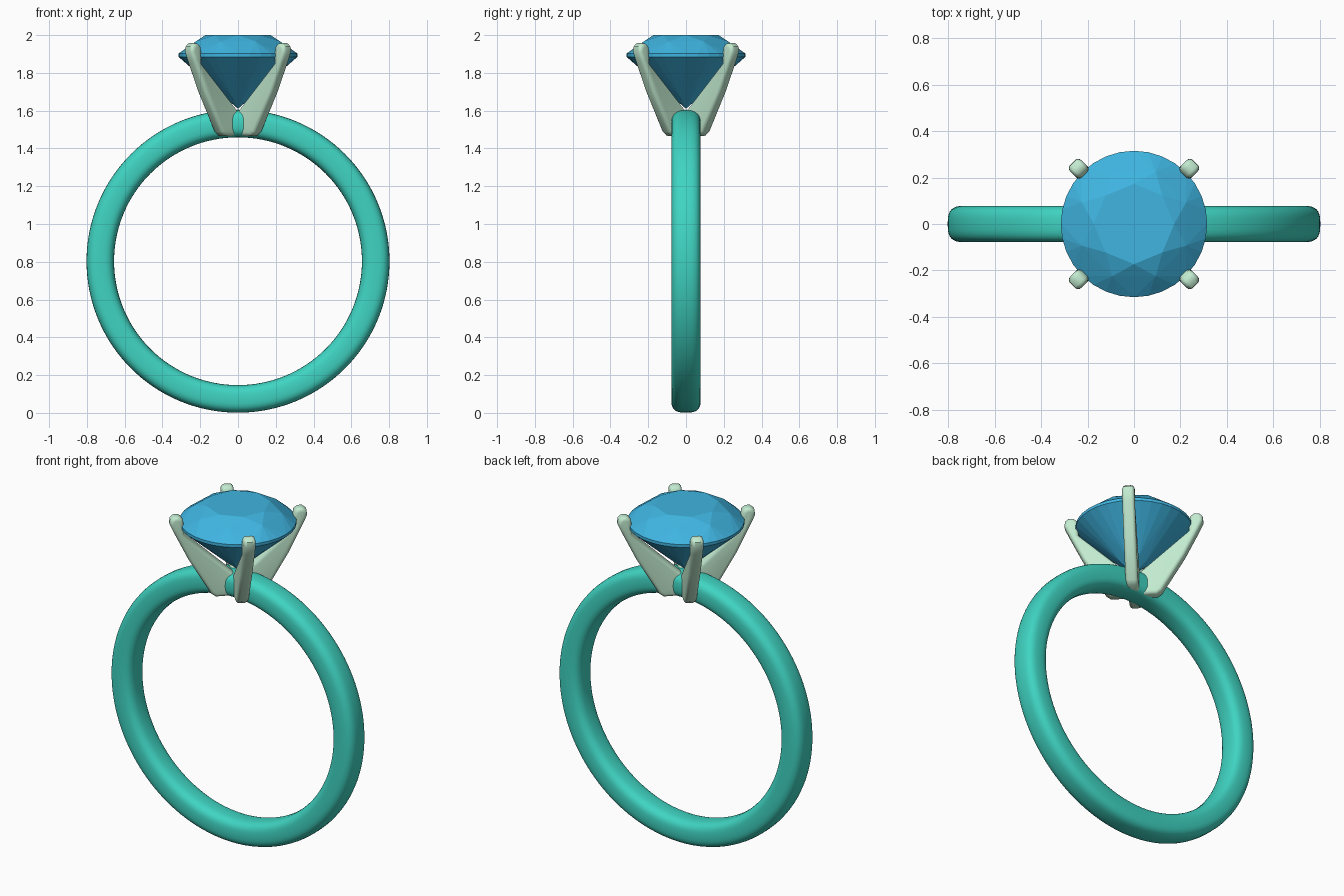
import bpy, bmesh, math
from math import cos, sin, pi, copysign

if "Cube" in bpy.data.objects:
    bpy.data.objects.remove(bpy.data.objects["Cube"])


def finish(name, bm, color, smooth):
    bmesh.ops.recalc_face_normals(bm, faces=bm.faces[:])
    for f in bm.faces:
        f.smooth = smooth
    me = bpy.data.meshes.new(name)
    bm.to_mesh(me)
    bm.free()
    ob = bpy.data.objects.new(name, me)
    bpy.context.collection.objects.link(ob)
    mat = bpy.data.materials.new(name + "_material")
    mat.diffuse_color = (*color, 1)
    mat.use_nodes = True
    mat.node_tree.nodes["Principled BSDF"].inputs["Base Color"].default_value = mat.diffuse_color
    me.materials.append(mat)
    return ob


def polar(r, deg, z):
    a = math.radians(deg)
    return (r * cos(a), r * sin(a), z)


# Band: rounded cross-section swept round the finger hole
CENTER_Z, MID_R, HALF_T, HALF_W = 0.803, 0.729, 0.073, 0.078
SEG, SIDES = 128, 32
bm = bmesh.new()
rings = []
for i in range(SEG):
    a = 2 * pi * i / SEG
    ring = []
    for j in range(SIDES):
        b = 2 * pi * j / SIDES
        r = MID_R + HALF_T * copysign(abs(cos(b)) ** 0.68, cos(b))
        y = HALF_W * copysign(abs(sin(b)) ** 0.68, sin(b))
        ring.append(bm.verts.new((r * cos(a), y, CENTER_Z + r * sin(a))))
    rings.append(ring)
for i in range(SEG):
    p, q = rings[i], rings[(i + 1) % SEG]
    for j in range(SIDES):
        k = (j + 1) % SIDES
        bm.faces.new((p[j], p[k], q[k], q[j]))
finish("band", bm, (0.05, 0.66, 0.54), True)

# Gem: brilliant cut, faceted as the hull of its corner points
bm = bmesh.new()
for i in range(8):
    bm.verts.new(polar(0.173, 45 * i, 2.0))
    bm.verts.new(polar(0.243, 45 * i + 22.5, 1.966))
    bm.verts.new(polar(0.075, 45 * i + 22.5, 1.671))
for i in range(32):
    for z in (1.902, 1.885):
        bm.verts.new(polar(0.315, 11.25 * i, z))
bm.verts.new((0, 0, 1.61))
bmesh.ops.convex_hull(bm, input=bm.verts[:])
finish("gem", bm, (0.05, 0.46, 0.75), False)

# Prongs: two crossing V-shaped plates with rounded edges
half = [(0.125, 1.467), (0.152, 1.487), (0.275, 1.70), (0.352, 1.86),
        (0.374, 1.91), (0.372, 1.94), (0.352, 1.957), (0.325, 1.957),
        (0.305, 1.94), (0.300, 1.91), (0.298, 1.85)]
profile = half + [(0, 1.575)] + [(-r, z) for r, z in reversed(half)]
for name, angle in (("prong_pair_a", pi / 4), ("prong_pair_b", -pi / 4)):
    bm = bmesh.new()
    face = bm.faces.new([bm.verts.new((r, -0.034, z)) for r, z in profile])
    ext = bmesh.ops.extrude_face_region(bm, geom=[face])
    verts = [v for v in ext["geom"] if isinstance(v, bmesh.types.BMVert)]
    bmesh.ops.translate(bm, verts=verts, vec=(0, 0.068, 0))
    rims = [e for e in bm.edges
            if abs(e.verts[0].co.y - e.verts[1].co.y) < 1e-5]
    bmesh.ops.recalc_face_normals(bm, faces=bm.faces[:])
    bmesh.ops.bevel(bm, geom=rims, offset=0.02, segments=4, profile=0.5,
                    affect='EDGES', clamp_overlap=False)
    ob = finish(name, bm, (0.54, 0.83, 0.63), True)
    ob.rotation_euler.z = angle
    bpy.ops.object.select_all(action='DESELECT')
    ob.select_set(True)
    bpy.context.view_layer.objects.active = ob
    bpy.ops.object.shade_smooth_by_angle(angle=math.radians(40))
